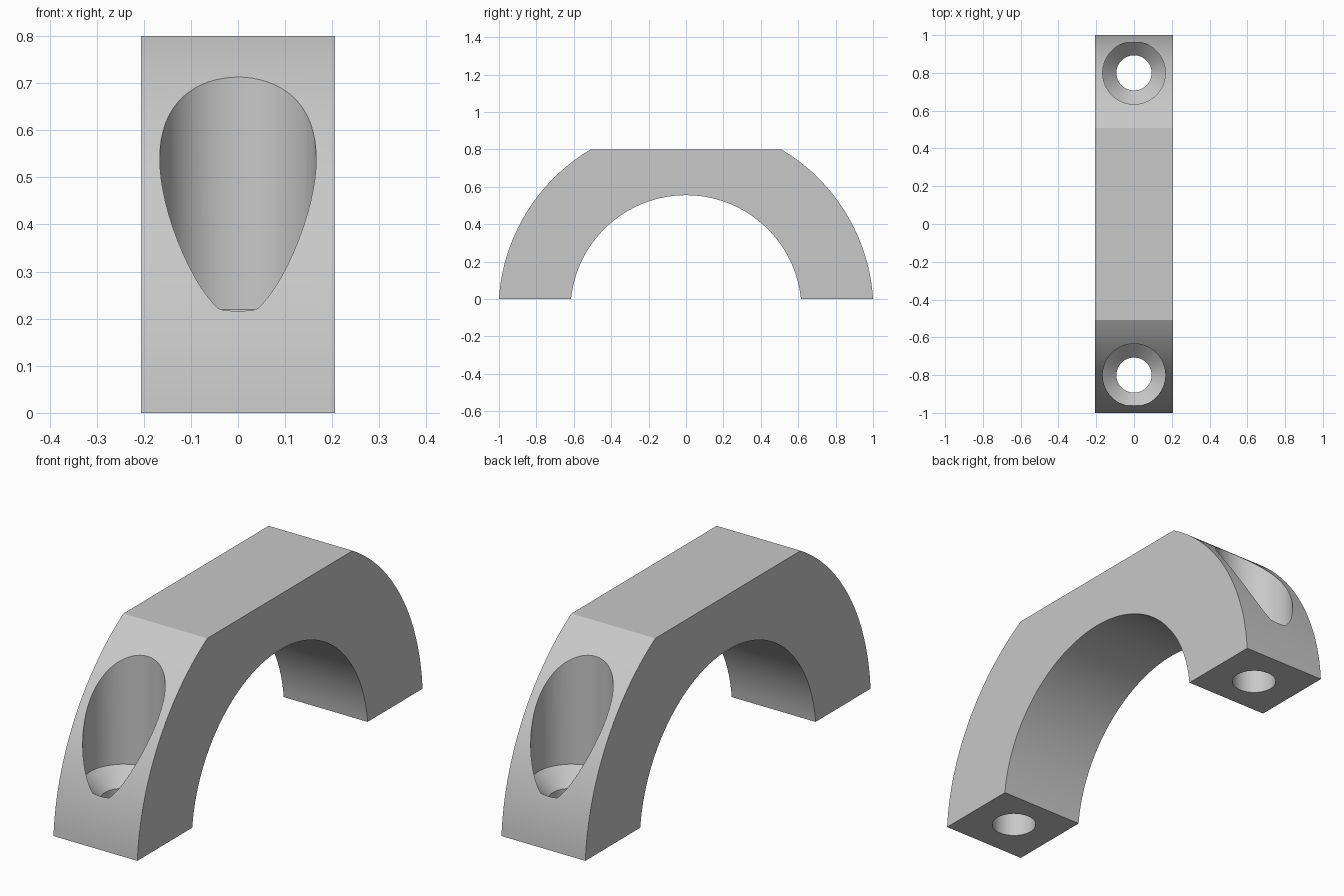
import bpy, bmesh, math

if "Cube" in bpy.data.objects:
    bpy.data.objects.remove(bpy.data.objects["Cube"])

HALF_W = 0.206                   # half width of the strap
CZ = -0.063                      # height of the common arc centre
R_IN, R_OUT = 0.618, 1.002
TOP = 0.8                        # height of the flat top
HOLE_Y, HOLE_R, BORE_R = 0.8, 0.093, 0.166

grey = bpy.data.materials.new("plain grey")
grey.diffuse_color = (0.58, 0.58, 0.58, 1)
grey.use_nodes = True
grey.node_tree.nodes["Principled BSDF"].inputs["Base Color"].default_value = grey.diffuse_color


def make_object(name, bm):
    bmesh.ops.recalc_face_normals(bm, faces=bm.faces)
    mesh = bpy.data.meshes.new(name)
    bm.to_mesh(mesh)
    bm.free()
    ob = bpy.data.objects.new(name, mesh)
    bpy.context.collection.objects.link(ob)
    return ob


def arc(r, a0, a1, n):
    """Points (y, z) on a circle around the common centre."""
    angles = [a0 + (a1 - a0) * i / n for i in range(n + 1)]
    return [(r * math.cos(a), CZ + r * math.sin(a)) for a in angles]


# Arch: outer arcs cut by the flat top, inner arc, all ending on the ground
foot_out = math.asin(-CZ / R_OUT)
foot_in = math.asin(-CZ / R_IN)
shoulder = math.asin((TOP - CZ) / R_OUT)
profile = (arc(R_OUT, foot_out, shoulder, 32)
           + arc(R_OUT, math.pi - shoulder, math.pi - foot_out, 32)
           + arc(R_IN, math.pi - foot_in, foot_in, 72))
bm = bmesh.new()
face = bm.faces.new([bm.verts.new((-HALF_W, y, z)) for y, z in profile])
ext = bmesh.ops.extrude_face_region(bm, geom=[face])
new_verts = [g for g in ext["geom"] if isinstance(g, bmesh.types.BMVert)]
bmesh.ops.translate(bm, verts=new_verts, vec=(2 * HALF_W, 0, 0))
# keep the starting cap so that the solid is closed
if not face.is_valid or any(len(e.link_faces) < 2 for e in bm.edges):
    bmesh.ops.holes_fill(bm, edges=[e for e in bm.edges if len(e.link_faces) < 2], sides=0)
arch = make_object("clamp_arch", bm)
arch.data.materials.append(grey)


# Screw hole cutters: through hole, countersink and wide bore, revolved
def screw_cutter(name, y):
    steps = 64
    levels = [(HOLE_R, -0.1), (HOLE_R, 0.147), (BORE_R, 0.22), (BORE_R, 1.0)]
    bm = bmesh.new()
    rings = [[bm.verts.new((r * math.cos(2 * math.pi * i / steps),
                            y + r * math.sin(2 * math.pi * i / steps), z))
              for i in range(steps)] for r, z in levels]
    for low, high in zip(rings, rings[1:]):
        for i in range(steps):
            j = (i + 1) % steps
            bm.faces.new((low[i], low[j], high[j], high[i]))
    bm.faces.new(rings[0])
    bm.faces.new(rings[-1])
    cutter = make_object(name, bm)
    cutter.data.materials.append(grey)
    cutter.hide_render = True
    return cutter


bpy.context.view_layer.objects.active = arch
for name, side in (("front_hole_cutter", -1), ("back_hole_cutter", 1)):
    cutter = screw_cutter(name, side * HOLE_Y)
    mod = arch.modifiers.new(name, "BOOLEAN")
    mod.operation = "DIFFERENCE"
    mod.solver = "EXACT"
    mod.object = cutter
    bpy.ops.object.modifier_apply(modifier=mod.name)
    bpy.data.objects.remove(cutter, do_unlink=True)

# Smooth the curved faces, keep the corners sharp
bpy.ops.object.select_all(action="DESELECT")
arch.select_set(True)
bpy.ops.object.shade_smooth_by_angle(angle=math.radians(25))
